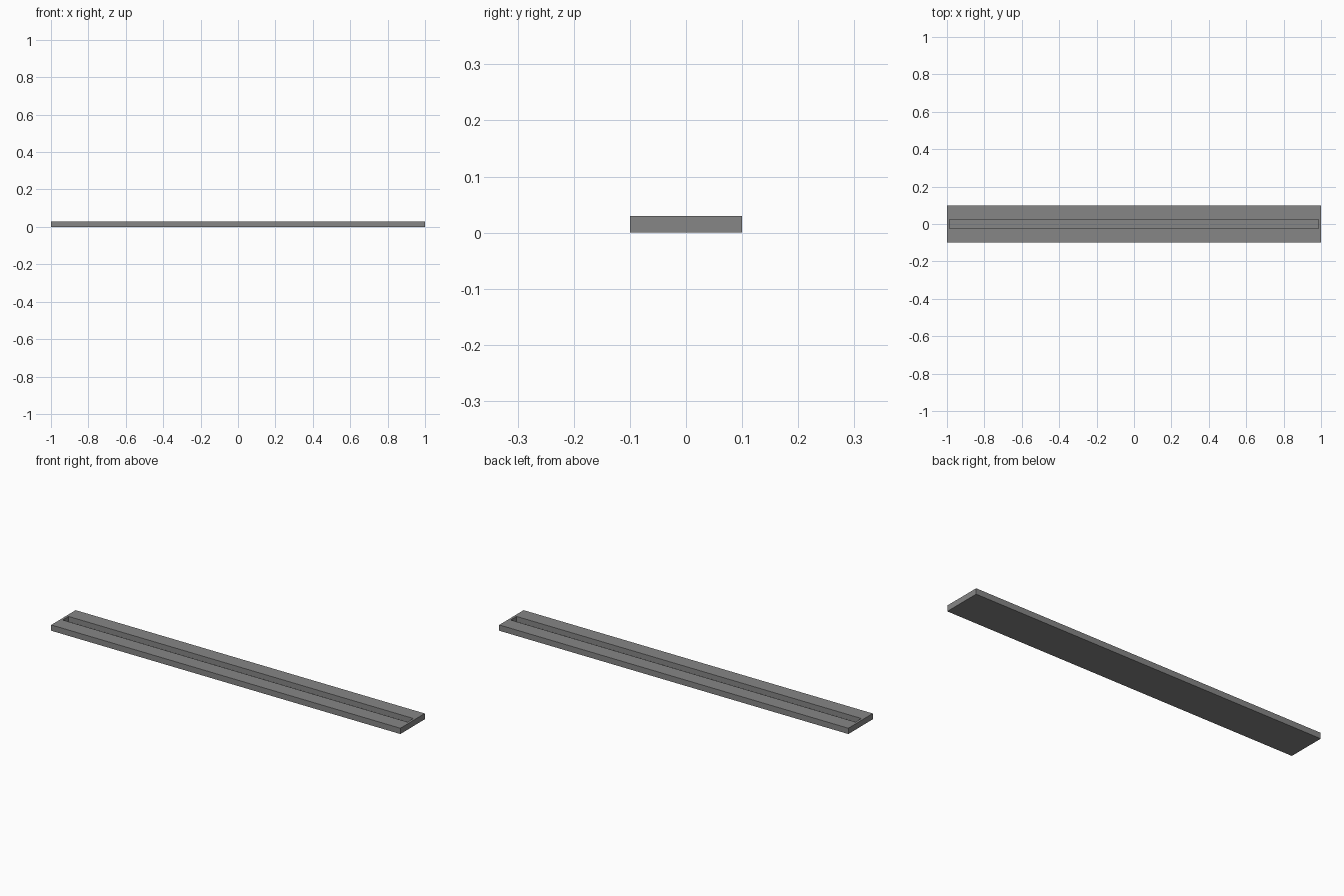
import bpy, bmesh
from mathutils import Matrix

if "Cube" in bpy.data.objects:
    bpy.data.objects.remove(bpy.data.objects["Cube"])

L, W, H = 2.0, 0.2, 0.03          # outer size
GL, GW, FLOOR = 1.975, 0.048, 0.003  # slot length, width, floor height

# Slab
bm = bmesh.new()
bmesh.ops.create_cube(bm, size=1, matrix=Matrix.Translation((0, 0, H / 2)) @ Matrix.Diagonal((L, W, H, 1)))

# Long slot: split the top face along the slot lines, then sink the middle
for axis, half in ((0, GL / 2), (1, GW / 2)):
    for s in (-1, 1):
        co, no = [0, 0, 0], [0, 0, 0]
        co[axis], no[axis] = s * half, 1
        top = [f for f in bm.faces if f.normal.z > 0.9]
        geom = top + list({e for f in top for e in f.edges})
        bmesh.ops.bisect_plane(bm, geom=geom, plane_co=co, plane_no=no)
bm.normal_update()
mid = [f for f in bm.faces if f.normal.z > 0.9
       and abs(f.calc_center_median().x) < 0.01 and abs(f.calc_center_median().y) < 0.01]
res = bmesh.ops.extrude_face_region(bm, geom=mid)
bmesh.ops.delete(bm, geom=mid, context='FACES_ONLY')
verts = [v for v in res['geom'] if isinstance(v, bmesh.types.BMVert)]
bmesh.ops.translate(bm, verts=verts, vec=(0, 0, FLOOR - H))
bmesh.ops.recalc_face_normals(bm, faces=bm.faces)

me = bpy.data.meshes.new("slotted_bar")
bm.to_mesh(me)
bm.free()
bar = bpy.data.objects.new("slotted_bar", me)
bpy.context.collection.objects.link(bar)

# Dark grey finish
mat = bpy.data.materials.new("dark_grey")
mat.diffuse_color = (0.24, 0.24, 0.24, 1)
mat.use_nodes = True
mat.node_tree.nodes["Principled BSDF"].inputs["Base Color"].default_value = mat.diffuse_color
me.materials.append(mat)
